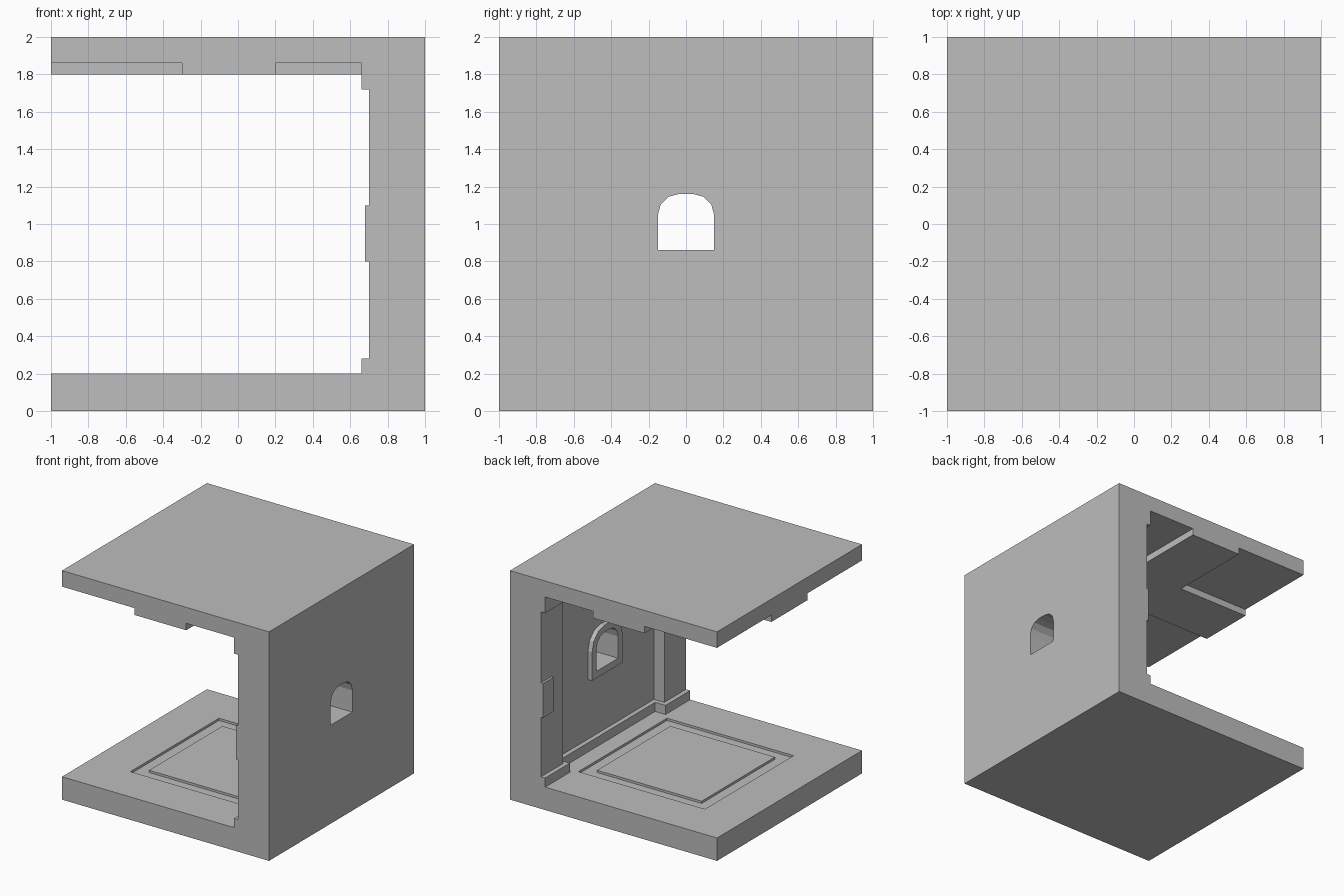
import bpy, bmesh, math
from mathutils import Vector

cube = bpy.data.objects.get("Cube")
if cube:
    bpy.data.objects.remove(cube, do_unlink=True)

stone = bpy.data.materials.new("light_grey_stone")
stone.use_nodes = True
GREY = (0.51, 0.51, 0.51, 1)
stone.diffuse_color = GREY
stone.node_tree.nodes["Principled BSDF"].inputs["Base Color"].default_value = GREY


def finish(bm, name):
    bmesh.ops.recalc_face_normals(bm, faces=bm.faces)
    mesh = bpy.data.meshes.new(name)
    bm.to_mesh(mesh)
    bm.free()
    mesh.materials.append(stone)
    obj = bpy.data.objects.new(name, mesh)
    bpy.context.collection.objects.link(obj)
    return obj


def box_mesh(x, y, z):
    bm = bmesh.new()
    bmesh.ops.create_cube(bm, size=1)
    for v in bm.verts:
        v.co = [r[0] if c < 0 else r[1] for c, r in zip(v.co, (x, y, z))]
    return bm


def box(name, x, y, z):
    return finish(box_mesh(x, y, z), name)


def arch(border):
    """Outline of the window in (y, z), grown outwards by a border."""
    radius = 0.11 + border
    side = [(0.04 + radius * math.cos(a), 1.05 + radius * math.sin(a))
            for a in (math.radians(30 * i) for i in range(4))]
    right = [(0.15 + border, 0.86 - border)] + side
    return right + [(-y, z) for y, z in reversed(right)]


def pierced_plate(name, outer, inner, x0, x1):
    """Upright plate with a hole, extruded along x."""
    bm = bmesh.new()
    for loop in (outer, inner):
        vs = [bm.verts.new((x0, y, z)) for y, z in loop]
        for a, b in zip(vs, vs[1:] + vs[:1]):
            bm.edges.new((a, b))
    bmesh.ops.triangle_fill(bm, edges=bm.edges[:], use_beauty=True, normal=(1, 0, 0))
    out = bmesh.ops.extrude_face_region(bm, geom=bm.faces[:], use_keep_orig=True)
    moved = [g for g in out["geom"] if isinstance(g, bmesh.types.BMVert)]
    bmesh.ops.translate(bm, verts=moved, vec=(x1 - x0, 0, 0))
    return finish(bm, name)


# Floor slab with a sunken square border around a raised centre
bm = box_mesh((-1, 1), (-1, 1), (0, 0.2))
top = max(bm.faces, key=lambda f: f.calc_center_median().z)
for width, rise in ((0.55, -0.02), (0.15, 0.02)):
    bmesh.ops.inset_region(bm, faces=[top], thickness=width)
    top = bmesh.ops.extrude_discrete_faces(bm, faces=[top])["faces"][0]
    bmesh.ops.translate(bm, verts=top.verts[:], vec=Vector((0, 0, rise)))
finish(bm, "floor")

# Ceiling slab and crossing beams
box("ceiling", (-1, 1), (-1, 1), (1.86, 2))
box("main_beam", (-0.3, 0.2), (-1, 1), (1.8, 1.86))
box("outer_cross_beam", (-1, -0.3), (-0.25, 0.25), (1.8, 1.86))
box("inner_cross_beam", (0.2, 0.76), (-0.25, 0.25), (1.8, 1.86))

# Wall with arched window and its frame
wall_outline = [(-1, 0.2), (1, 0.2), (1, 1.86), (-1, 1.86)]
pierced_plate("wall", wall_outline, arch(0), 0.8, 1)
pierced_plate("window_frame", arch(0.06), arch(0), 0.76, 0.8)

# Skirting and crown, with the matching pilaster base and capital
LOW, HIGH = (0.2, 0.28), (1.72, 1.86)
box("skirting", (0.76, 0.8), (-0.66, 0.66), LOW)
box("crown", (0.76, 0.8), (-0.66, 0.66), HIGH)


def span(s, a, b):
    return tuple(sorted((s * a, s * b)))


for s, side in ((-1, "front"), (1, "back")):
    box(side + "_pilaster", (0.7, 0.8), span(s, 0.7, 1), (0.28, 1.72))
    box(side + "_pilaster_base", (0.66, 0.8), span(s, 0.66, 1), LOW)
    box(side + "_pilaster_capital", (0.66, 0.8), span(s, 0.66, 1), HIGH)
    box(side + "_pilaster_block", (0.68, 0.7), span(s, 0.86, 1), (0.8, 1.1))
